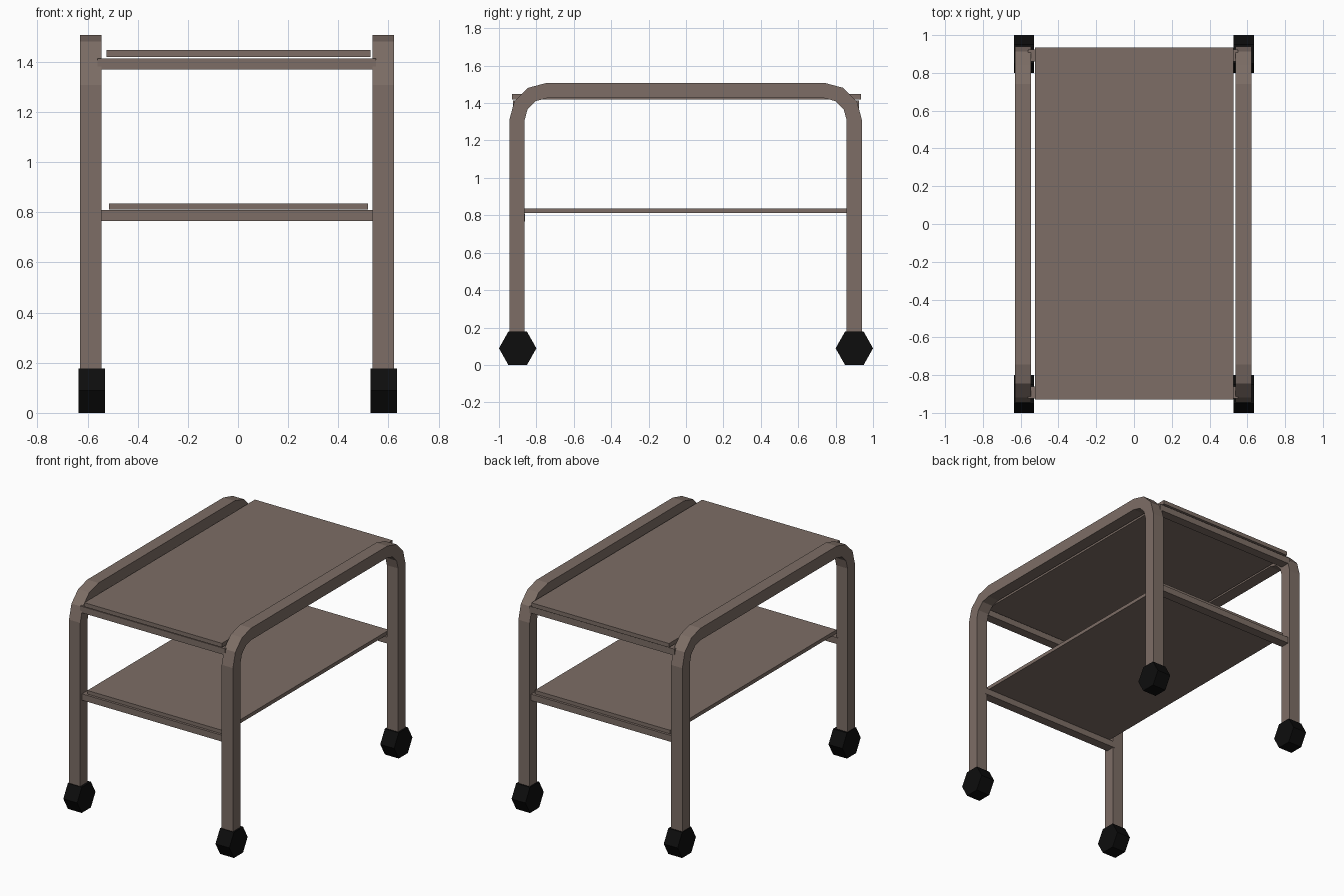
import bpy, bmesh, math

if "Cube" in bpy.data.objects:
    bpy.data.objects.remove(bpy.data.objects["Cube"])


def material(name, rgb):
    m = bpy.data.materials.new(name)
    m.diffuse_color = (*rgb, 1)
    m.use_nodes = True
    m.node_tree.nodes["Principled BSDF"].inputs["Base Color"].default_value = m.diffuse_color
    return m


BROWN = material("taupe brown", (0.205, 0.155, 0.132))
BLACK = material("wheel black", (0.004, 0.004, 0.004))


def finish(name, bm, mat):
    bmesh.ops.recalc_face_normals(bm, faces=bm.faces)
    me = bpy.data.meshes.new(name)
    bm.to_mesh(me)
    bm.free()
    me.materials.append(mat)
    ob = bpy.data.objects.new(name, me)
    bpy.context.collection.objects.link(ob)
    return ob


def box(name, lo, hi, mat):
    bm = bmesh.new()
    bmesh.ops.create_cube(bm, size=1)
    for v in bm.verts:
        v.co = [(a + b) / 2 + c * (b - a) for a, b, c in zip(lo, hi, v.co)]
    return finish(name, bm, mat)


def arch_path(r):
    """Leg, three-segment bend, top bar, bend, leg, as (y, z) points."""
    arc = [(0.743 + r * math.cos(math.radians(a)), 1.308 + r * math.sin(math.radians(a)))
           for a in (0, 30, 60, 90)]
    half = [(0.743 + r, 0.15)] + arc
    return half + [(-y, z) for y, z in reversed(half)]


def side_frame(name, x0, x1):
    bm = bmesh.new()
    rings = []
    for (yo, zo), (yi, zi) in zip(arch_path(0.2), arch_path(0.118)):
        pts = [(x0, yo, zo), (x1, yo, zo), (x1, yi, zi), (x0, yi, zi)]
        rings.append([bm.verts.new((x, y - 0.002, z)) for x, y, z in pts])
    for a, b in zip(rings, rings[1:]):
        for i in range(4):
            j = (i + 1) % 4
            bm.faces.new((a[i], a[j], b[j], b[i]))
    bm.faces.new(rings[0])
    bm.faces.new(rings[-1])
    return finish(name, bm, BROWN)


def wheel(name, cx, cy):
    # hexagonal roller with its axle along x
    bm = bmesh.new()
    ends = []
    for x in (cx - 0.053, cx + 0.053):
        ends.append([bm.verts.new((x, cy + 0.1 * math.cos(k * math.pi / 3),
                                   0.089 + 0.1025 * math.sin(k * math.pi / 3)))
                     for k in range(6)])
    for k in range(6):
        j = (k + 1) % 6
        bm.faces.new((ends[0][k], ends[0][j], ends[1][j], ends[1][k]))
    for e in ends:
        bm.faces.new(e)
    return finish(name, bm, BLACK)


# bent side frames
side_frame("left_frame", -0.631, -0.545)
side_frame("right_frame", 0.537, 0.623)

# shelf boards
box("upper_shelf", (-0.525, -0.93, 1.42), (0.528, 0.935, 1.448), BROWN)
box("lower_shelf", (-0.515, -0.91, 0.811), (0.519, 0.91, 0.836), BROWN)

# cross rails and wheels at both ends
for end, s in (("front", -1), ("back", 1)):
    y0, y1 = sorted((s * 0.86, s * 0.925))
    box(end + "_upper_rail", (-0.56, y0, 1.37), (0.55, y1, 1.414), BROWN)
    box(end + "_lower_rail", (-0.56, y0, 0.766), (0.55, y1, 0.81), BROWN)
    for side, x in (("left", -0.583), ("right", 0.581)):
        wheel(f"{end}_{side}_wheel", x, s * 0.9)
